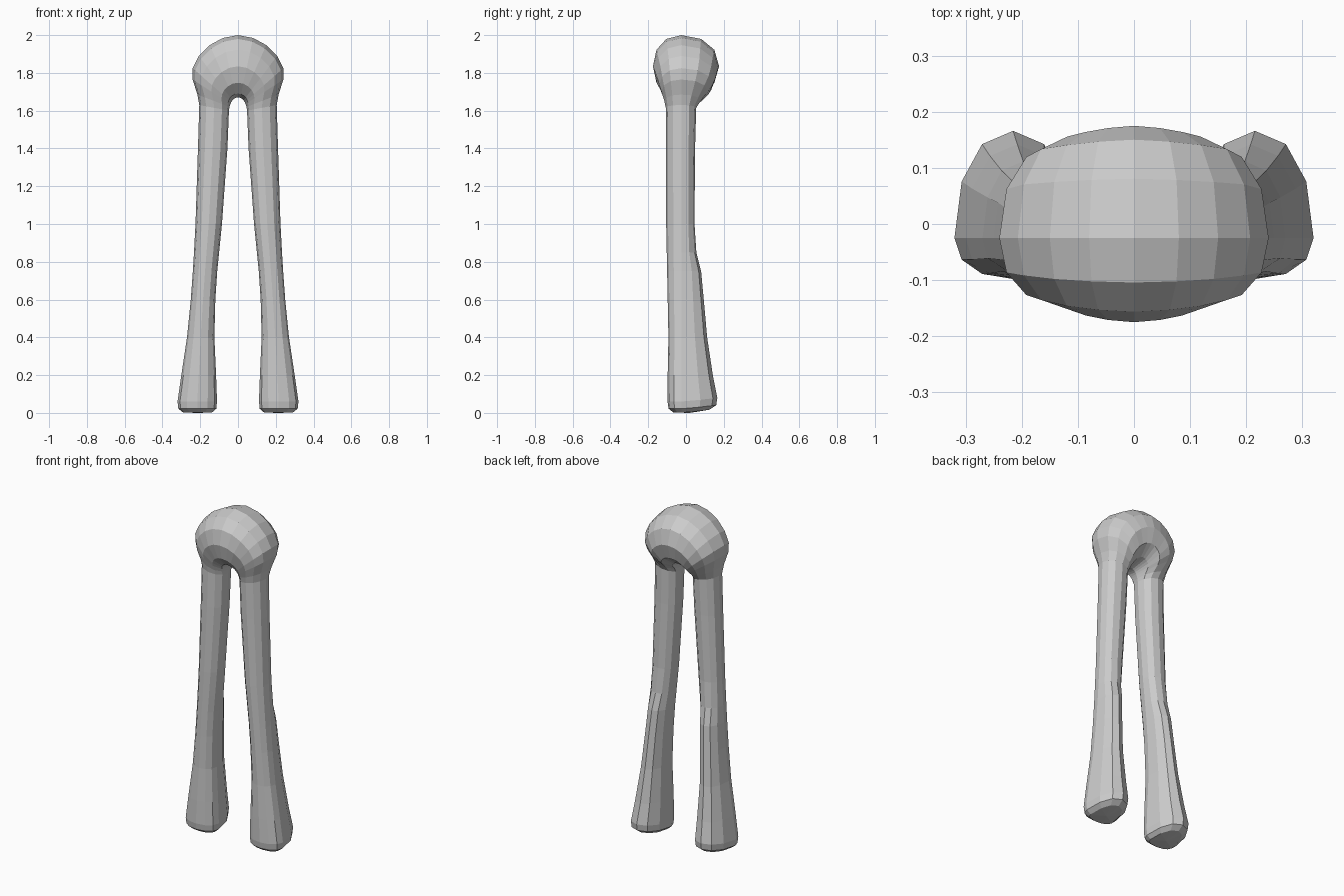
import bpy, bmesh, math

if "Cube" in bpy.data.objects:
    bpy.data.objects.remove(bpy.data.objects["Cube"])

SIDES = 12
YC = -0.025  # depth of the widest point of each section

# Sections of one half: inner x, inner z, outer x, outer z, front y, back y
HEAD = [
    (0.0, 1.67, 0.0, 2.0, -.175, .175),
    (.012, 1.668, .08, 1.985, -.171, .171),
    (.022, 1.662, .15, 1.947, -.163, .164),
    (.030, 1.655, .207, 1.89, -.151, .156),
    (.036, 1.645, .240, 1.825, -.141, .140),
    (.040, 1.635, .240, 1.765, -.130, .115),
    (.045, 1.62, .215, 1.685, -.115, .078),
    (.048, 1.60, .205, 1.63, -.107, .054),
]
# Leg levels: z, inner x, outer x, front y, back y
LEG = [
    (1.40, .056, .212, -.106, .048),
    (1.00, .085, .225, -.105, .045),
    (.85, .100, .233, -.102, .055),
    (.75, .110, .239, -.100, .080),
    (.60, .120, .250, -.097, .094),
    (.40, .125, .270, -.093, .112),
    (.20, .116, .300, -.097, .142),
    (.06, .111, .320, -.098, .166),
    (.022, .115, .316, -.092, .160),
    (.002, .138, .290, -.066, .125),
]


def ring(bm, xi, zi, xo, zo, yf, yb, tilt=0.0):
    """Slightly squared oval between an inner and an outer point."""
    verts = []
    for k in range(SIDES):
        a = 2 * math.pi * k / SIDES
        c, s = math.cos(a), math.sin(a)
        c = math.copysign(abs(c) ** 0.92, c)
        s = math.copysign(abs(s) ** 0.92, s)
        t = (c + 1) / 2
        y = YC + s * ((yb - YC) if s > 0 else (YC - yf))
        z = zi + (zo - zi) * t + max(0, y) * tilt
        verts.append(bm.verts.new((xi + (xo - xi) * t, y, z)))
    return verts


# Domed head flowing into a leg, lofted as one half and mirrored
bm = bmesh.new()
rings = [ring(bm, *h) for h in HEAD]
for z, xi, xo, yf, yb in LEG:
    rings.append(ring(bm, xi, z, xo, z, yf, yb, 0.12 if z < 0.1 else 0))
for a, b in zip(rings, rings[1:]):
    for k in range(SIDES):
        n = (k + 1) % SIDES
        bm.faces.new((a[k], a[n], b[n], b[k]))

# Closed sole
sole = bm.verts.new((.214, .02, 0))
last = rings[-1]
for k in range(SIDES):
    bm.faces.new((last[k], last[(k + 1) % SIDES], sole))

# Mirror the half across x = 0 and weld the seam
geom = bm.verts[:] + bm.edges[:] + bm.faces[:]
copy = bmesh.ops.duplicate(bm, geom=geom)["geom"]
for v in copy:
    if isinstance(v, bmesh.types.BMVert):
        v.co.x *= -1
bmesh.ops.reverse_faces(bm, faces=[f for f in copy if isinstance(f, bmesh.types.BMFace)])
bmesh.ops.remove_doubles(bm, verts=bm.verts[:], dist=1e-5)
bmesh.ops.recalc_face_normals(bm, faces=bm.faces[:])

mesh = bpy.data.meshes.new("two_legged_peg")
bm.to_mesh(mesh)
bm.free()
bpy.context.collection.objects.link(bpy.data.objects.new("two_legged_peg", mesh))
